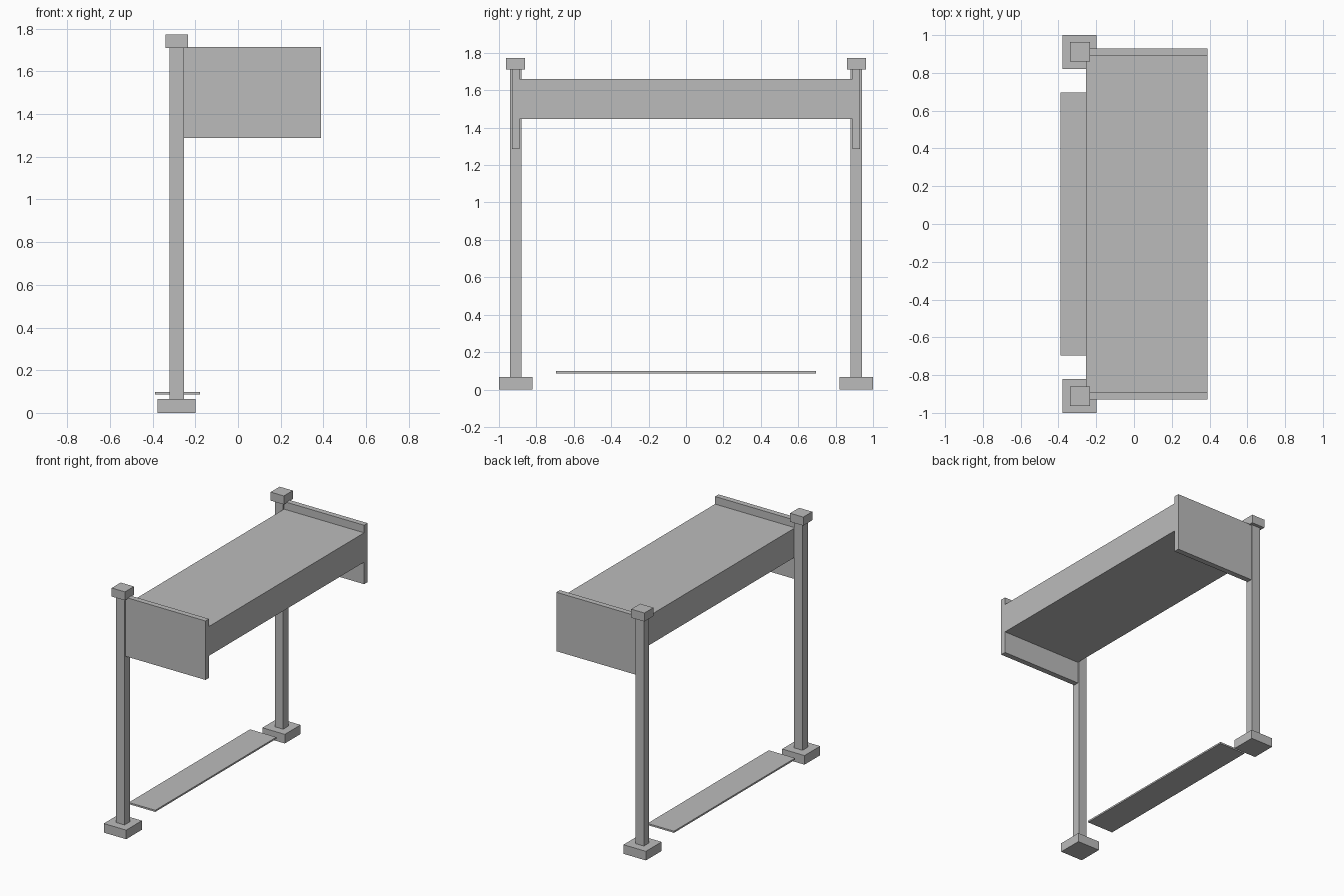
import bpy

cube = bpy.data.objects.get("Cube")
if cube:
    bpy.data.objects.remove(cube, do_unlink=True)

# Single plain grey for the whole model
grey = bpy.data.materials.new("plain_grey")
grey.use_nodes = True
COLOR = (0.5, 0.5, 0.5, 1)
grey.diffuse_color = COLOR
grey.node_tree.nodes["Principled BSDF"].inputs["Base Color"].default_value = COLOR


def box(name, x, y, z):
    """Box from (min, max) ranges on each axis."""
    bpy.ops.mesh.primitive_cube_add(size=1)
    ob = bpy.context.object
    ob.name = name
    ranges = (x, y, z)
    for v in ob.data.vertices:
        v.co = [(r[0] + r[1]) / 2 + c * (r[1] - r[0]) for c, r in zip(v.co, ranges)]
    ob.data.materials.append(grey)
    return ob


# Matching end supports: foot, post, cap and side panel
for side, s in (("front", -1), ("back", 1)):
    def end_box(part, x, y, z):
        box(f"{side}_{part}", x, sorted((s * y[0], s * y[1])), z)

    end_box("foot", (-0.378, -0.198), (0.82, 1.0), (0, 0.066))
    end_box("post", (-0.32, -0.253), (0.88, 0.94), (0.066, 1.71))
    end_box("post_cap", (-0.34, -0.234), (0.86, 0.963), (1.71, 1.772))
    end_box("side_panel", (-0.253, 0.39), (0.89, 0.93), (1.287, 1.715))

# Thick canopy slab held between the side panels
box("canopy_slab", (-0.253, 0.39), (-0.89, 0.89), (1.447, 1.66))

# Thin low board between the feet
box("low_board", (-0.39, -0.178), (-0.695, 0.695), (0.087, 0.099))
